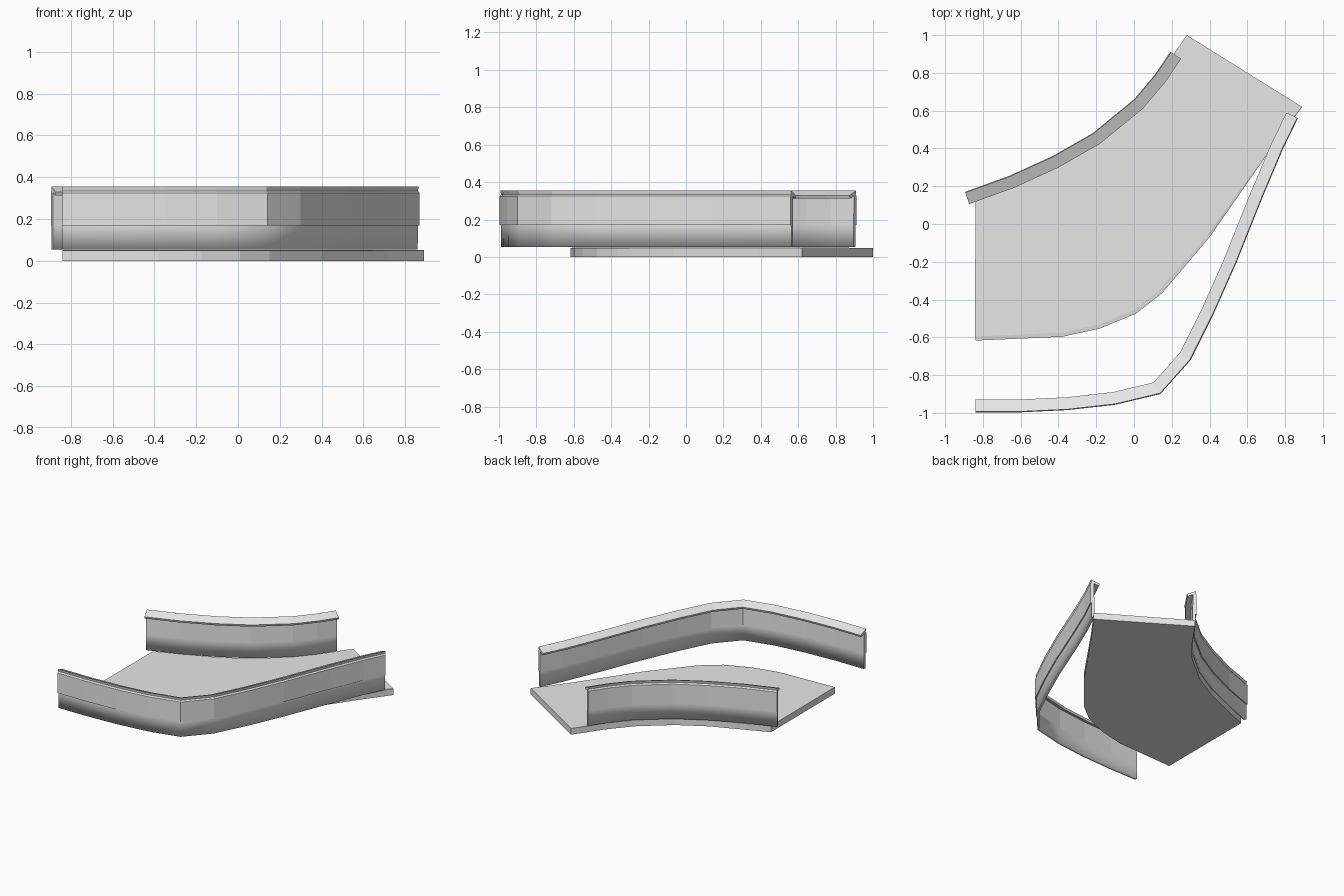
import bpy, bmesh
from mathutils import Vector

cube = bpy.data.objects.get("Cube")
if cube:
    bpy.data.objects.remove(cube, do_unlink=True)

grey = bpy.data.materials.new("light_grey")
grey.use_nodes = True
grey.diffuse_color = (0.8, 0.8, 0.8, 1)
grey.node_tree.nodes["Principled BSDF"].inputs["Base Color"].default_value = (0.8, 0.8, 0.8, 1)


def finish(bm, name):
    bmesh.ops.recalc_face_normals(bm, faces=bm.faces)
    mesh = bpy.data.meshes.new(name)
    bm.to_mesh(mesh)
    bm.free()
    mesh.materials.append(grey)
    obj = bpy.data.objects.new(name, mesh)
    bpy.context.collection.objects.link(obj)
    return obj


def inward(path, side):
    """Mitred offset direction toward the road at each path point."""
    pts = [Vector(p) for p in path]
    dirs = [(b - a).normalized() for a, b in zip(pts, pts[1:])]
    result = []
    for i in range(len(pts)):
        d0, d1 = dirs[max(i - 1, 0)], dirs[min(i, len(dirs) - 1)]
        n0, n1 = (Vector((-d.y, d.x)) * side for d in (d0, d1))
        result.append((n0 + n1) / (1 + n0.dot(n1)))
    return list(zip(pts, result))


def sweep(name, path, side, profile, smooth=False):
    """Sweep a closed (inset, height) profile along a ground path."""
    bm = bmesh.new()
    rings = [[bm.verts.new((*(p + n * u), z)) for u, z in profile]
             for p, n in inward(path, side)]
    count = len(profile)
    for a, b in zip(rings, rings[1:]):
        for i in range(count):
            j = (i + 1) % count
            face = bm.faces.new((a[i], a[j], b[j], b[i]))
            face.smooth = smooth
    for ring in (rings[0], rings[-1]):
        cap = bm.faces.new(ring)
        for e in cap.edges:
            e.smooth = False
    if smooth:   # crisp top border, soft rounded foot
        top = max(z for _, z in profile)
        for e in bm.edges:
            if all(v.co.z > top - 0.001 for v in e.verts):
                e.smooth = False
    return finish(bm, name)


# Barriers: outer ground lines, running from left to right
outer_path = [(-0.84, -0.997), (-0.6, -0.997), (-0.35, -0.985), (-0.1, -0.957),
              (0.14, -0.9), (0.3, -0.72), (0.42, -0.48), (0.54, -0.21),
              (0.68, 0.14), (0.79, 0.4), (0.868, 0.56)]
inner_path = [(-0.895, 0.17), (-0.66, 0.255), (-0.43, 0.36), (-0.22, 0.48),
              (0, 0.66), (0.11, 0.79), (0.193, 0.912)]

lower_wall = [(0.008, 0.17), (0.009, 0.053), (0.028, 0.053), (0.028, 0.17)]
upper_wall = [(0, 0.17), (0, 0.325), (0.01, 0.335), (0.025, 0.335), (0.028, 0.17)]
sloped_cap = [(0.008, 0.335), (0.004, 0.355), (0.068, 0.328), (0.062, 0.312), (0.028, 0.325)]

for label, path, side in (("outer", outer_path, 1), ("inner", inner_path, -1)):
    sweep(label + "_barrier_lower_wall", path, side, lower_wall, smooth=True)
    sweep(label + "_barrier_upper_wall", path, side, upper_wall)
    sweep(label + "_barrier_cap", path, side, sloped_cap)

# Road slab with a shallow sloped strip along its outer kerb
kerb = [(-0.84, -0.617), (-0.38, -0.597), (-0.18, -0.553), (0.01, -0.475),
        (0.15, -0.365), (0.4, -0.07), (0.72, 0.39), (0.89, 0.62)]
back = [(0.28, 1.0), (0.14, 0.8), (0, 0.635), (-0.22, 0.455), (-0.43, 0.335), (-0.84, 0.165)]
widths = [0.022] * 5 + [0.015, 0.005, 0.001]

bm = bmesh.new()
bottom = [bm.verts.new((x, y, 0)) for x, y in kerb + back]
rim = [bm.verts.new((x, y, 0.048)) for x, y in kerb + back]
n = len(rim)
for i in range(n):
    j = (i + 1) % n
    bm.faces.new((bottom[i], bottom[j], rim[j], rim[i]))
bm.faces.new(bottom)
crest = [bm.verts.new((*(p + d * w), 0.051)) for (p, d), w in zip(inward(kerb, 1), widths)]
for i in range(len(kerb) - 1):
    bm.faces.new((rim[i], rim[i + 1], crest[i + 1], crest[i]))
bm.faces.new(crest + rim[len(kerb):])
bm.faces.new((rim[0], crest[0], rim[-1]))
bm.faces.new((rim[len(kerb) - 1], rim[len(kerb)], crest[-1]))
finish(bm, "road_slab")
